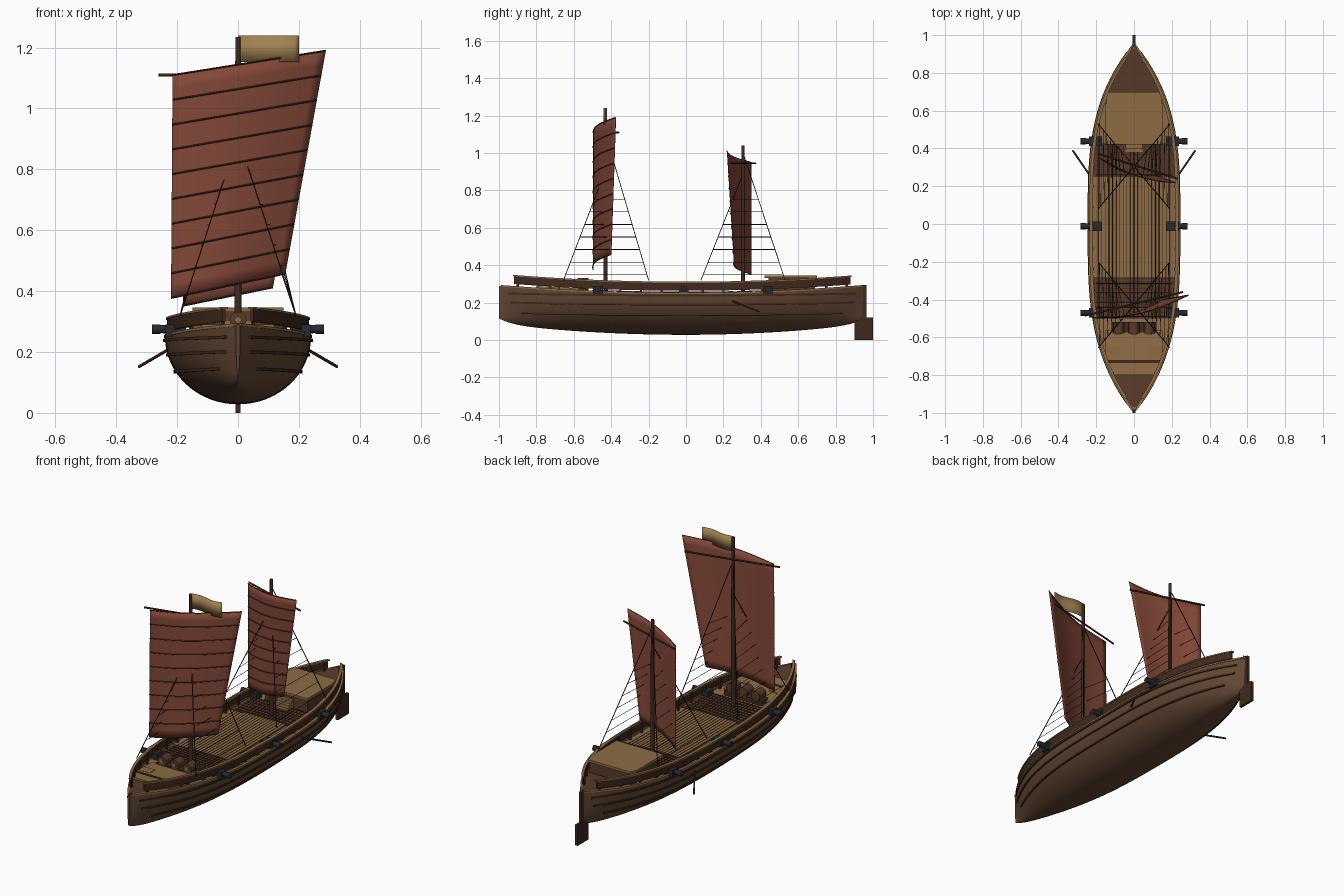
import bpy, bmesh, math
from mathutils import Vector

if "Cube" in bpy.data.objects:
    bpy.data.objects.remove(bpy.data.objects["Cube"])

def material(name, c):
    m = bpy.data.materials.new(name)
    m.diffuse_color = (*c, 1)
    m.use_nodes = True
    m.node_tree.nodes["Principled BSDF"].inputs["Base Color"].default_value = m.diffuse_color
    return m

HULL = material("hull_wood", (.125, .062, .033))
DARK = material("dark_wood", (.05, .023, .013))
DECK = material("brown_deck", (.10, .043, .024))
TAN = material("tan_wood", (.27, .15, .06))
SAIL = material("red_cloth", (.23, .065, .04))
FLAG = material("flag_cloth", (.36, .22, .08))
IRON = material("iron", (.02, .023, .027))
ROPE = material("rope", (.02, .015, .012))

# ---------- helpers ----------
def mesh(name, verts, faces, mat, smooth=False):
    me = bpy.data.meshes.new(name)
    me.from_pydata([tuple(v) for v in verts], [], faces)
    bm = bmesh.new()
    bm.from_mesh(me)
    bmesh.ops.recalc_face_normals(bm, faces=bm.faces)
    bm.to_mesh(me)
    bm.free()
    me.materials.append(mat)
    ob = bpy.data.objects.new(name, me)
    bpy.context.collection.objects.link(ob)
    if smooth:
        bpy.ops.object.select_all(action='DESELECT')
        ob.select_set(True)
        bpy.context.view_layer.objects.active = ob
        bpy.ops.object.shade_smooth_by_angle(angle=math.radians(40))
    return ob

def box(name, lo, hi, mat):
    v = [(x, y, z) for x in (lo[0], hi[0]) for y in (lo[1], hi[1]) for z in (lo[2], hi[2])]
    f = [(0, 1, 3, 2), (4, 5, 7, 6), (0, 1, 5, 4), (2, 3, 7, 6), (0, 2, 6, 4), (1, 3, 7, 5)]
    return mesh(name, v, f, mat)

def tubes(name, paths, r, mat, res=0, taper=1):
    cu = bpy.data.curves.new(name, 'CURVE')
    cu.dimensions = '3D'
    cu.bevel_depth, cu.bevel_resolution, cu.use_fill_caps = r, res, True
    for path in paths:
        s = cu.splines.new('POLY')
        s.points.add(len(path) - 1)
        for i, p in enumerate(path):
            s.points[i].co = (*p, 1)
            s.points[i].radius = 1 + (taper - 1) * i / (len(path) - 1)
    cu.materials.append(mat)
    ob = bpy.data.objects.new(name, cu)
    bpy.context.collection.objects.link(ob)
    return ob

def grid_faces(nu, nv):
    return [(i * nv + j, i * nv + j + 1, (i + 1) * nv + j + 1, (i + 1) * nv + j)
            for i in range(nu - 1) for j in range(nv - 1)]

# ---------- hull shape ----------
def t_of(y): return min(1, -y if y < 0 else y / .955)
def half(y): return max(.007, .24 * (1 - t_of(y) ** 3.3))
def sheer(y): return .25 + .04 * t_of(y) ** 2
def keel(y): return .028 + .058 * t_of(y) ** 2 + .03 * t_of(y) ** 14
def side_x(y, z):
    k = (sheer(y) - z) / (sheer(y) - keel(y))
    return half(y) * math.sqrt(max(0, 1 - k * k))
def span(a, b, n): return [a + (b - a) * i / n for i in range(n + 1)]

def ribbon(name, y0, y1, section, mat, n=40, sides=(1, -1)):
    """Sweep a 4-point (x, z) section along the ship on both sides."""
    v, f = [], []
    for s in sides:
        base = len(v)
        for y in span(y0, y1, n):
            v += [(s * x, y, z) for x, z in section(y)]
        for i in range(n):
            a = base + 4 * i
            f += [(a + k, a + (k + 1) % 4, a + 4 + (k + 1) % 4, a + 4 + k) for k in range(4)]
        f += [tuple(base + k for k in range(4)), tuple(base + 4 * n + k for k in range(4))]
    return mesh(name, v, f, mat)

# hull shell with closed stem and stern
NA = 33
ys = [-.9775 * math.cos(math.pi * i / 60) - .0225 for i in range(61)]
v = [(half(y) * math.sin(a), y, sheer(y) - (sheer(y) - keel(y)) * math.cos(a))
     for y in ys for a in span(-math.pi / 2, math.pi / 2, NA - 1)]
f = grid_faces(61, NA) + [tuple(range(NA)), tuple(range(60 * NA, 61 * NA))]
mesh("hull", v, f, HULL, True)

# deck sections
def deck(name, y0, y1, lift, mat, limit=1):
    def sec(y):
        w, z = min(limit, max(.004, half(y) - .006)), sheer(y) + lift
        return [(-w, z - .012), (w, z - .012), (w, z), (-w, z)]
    return ribbon(name, y0, y1, sec, mat, 20, (1,))
deck("main_deck", -.985, .94, -.004, TAN)
deck("bow_deck", -.97, -.78, .003, DECK)
deck("fore_platform", -.80, -.56, .014, TAN, .15)
deck("fore_grating", -.50, -.28, .001, DECK)
deck("aft_grating", .25, .43, .001, DECK)
deck("stern_deck", .70, .93, .003, DECK)
deck("midship_hatch", -.28, .25, .006, TAN, .13)
tubes("deck_seams", [[(x, y, .254 + .04 * t_of(y) ** 2 + (.003 if abs(x) < .13 else -.003))
                      for y in span(-.5, .43, 12)] for x in span(-.19, .19, 20)], .0016, DARK)
tubes("grating_bars", [[(-.2, y, sheer(y) + .004), (.2, y, sheer(y) + .004)]
                       for y in span(-.49, -.29, 8) + span(.26, .42, 6)], .0016, DARK)

# gunwale, wales and bulwarks
ribbon("gunwale", -.99, .95, lambda y: [(max(.002, half(y) - .012), sheer(y) - .004), (half(y) + .003, sheer(y) - .004),
       (half(y) + .003, sheer(y) + .005), (max(.002, half(y) - .012), sheer(y) + .005)], TAN)
for i, (z, e) in enumerate(((.238, .95), (.19, .94), (.135, .88))):
    def wale(y, z=z):
        z = z + .012 * t_of(y) ** 2
        x = side_x(y, z)
        return [(max(0, x - .006), z - .005), (x + .006, z - .005), (x + .006, z + .005), (max(0, x - .006), z + .005)]
    ribbon("wale_%d" % i, -e, e - .04, wale, DARK)
def rail_z(y): return .31 + .036 * (y / .92) ** 2
def wall(y, lo, hi, a, b):
    x, z = max(.02, half(y) - .012), rail_z(y)
    return [(x - a, z + lo), (x + b, z + lo), (x + b, z + hi), (x - a, z + hi)]
ribbon("bulwark", -.92, .88, lambda y: wall(y, -.046, -.005, .005, .005), DARK)
ribbon("bulwark_cap", -.925, .885, lambda y: wall(y, -.005, .002, .009, .008), TAN)
for s in (-1, 1):
    for y in span(-.9, .86, 16):
        x = s * max(.02, half(y) - .02)
        box("bulwark_post", (x - .005, y - .006, sheer(y) - .005), (x + .005, y + .006, rail_z(y) - .004), DARK)

# stern cabin with overhanging roof and steps
def cabin(name, y0, y1, w, z0, z1, mat):
    def sec(y):
        x = min(w, half(y) - .02)
        return [(-x, z0), (x, z0), (x, z1), (-x, z1)]
    ribbon(name, y0, y1, sec, mat, 8, (1,))
cabin("stern_cabin", .44, .69, .135, .25, .332, DECK)
cabin("cabin_roof", .42, .70, .15, .332, .346, TAN)
for i in range(3):
    box("cabin_step", (-.045, .38 + .02 * i, .25), (.045, .40 + .02 * i, .265 + .02 * i), TAN)

# bow beam, side chests and row of casks
box("bow_beam", (-.15, -.735, .27), (.15, -.72, .288), DARK)
for s in (-1, 1):
    box("fore_chest", (s * .11 - .035, -.70, .27), (s * .11 + .035, -.65, .285), TAN)
box("cask_rack", (-.12, -.575, .255), (.12, -.52, .285), DARK)
for x in (-.08, 0, .08):
    tubes("cask", [[(x, -.58, .305), (x, -.52, .305)]], .028, DECK, 3)
    tubes("cask_hub", [[(x, -.585, .305), (x, -.57, .305)]], .012, TAN, 2)

# cannons on carriages
for s in (-1, 1):
    for y in (-.47, -.012, .438):
        z = .275
        tubes("cannon", [[(s * .18, y, z), (s * .265, y, z)]], .016, IRON, 3, .85)
        tubes("cannon_muzzle", [[(s * .255, y, z), (s * .282, y, z)]], .016, IRON, 3)
        box("cannon_carriage", (min(s * .17, s * .238), y - .026, .25), (max(s * .17, s * .238), y + .026, .29), IRON)

# rudder and side oars
box("rudder", (-.008, .90, 0), (.008, 1, .12), DARK)
box("rudder_post", (-.008, .94, .10), (.008, .965, .295), DARK)
for s in (-1, 1):
    tubes("oar", [[(s * .205, .215, .222), (s * .325, .39, .152)]], .005, DARK, 1)

# ---------- rig: mast, sail, battens, yard, shrouds ----------
def rig(tag, y, top, corners, bulge, yard, feet, apex):
    bl, br, tr, tl = [Vector(c) for c in corners]
    def point(u, v, off=0):
        p = bl.lerp(br, u).lerp(tl.lerp(tr, u), v)
        return p + Vector((0, -bulge * math.sin(math.pi * u) + off, 0))
    tubes(tag + "_mast", [[(0, y, .2), (0, y, top)]], .0125, DARK, 3, .7)
    n = 17
    sail = mesh(tag + "_sail", [point(u, w) for u in span(0, 1, n - 1) for w in span(0, 1, n - 1)],
                grid_faces(n, n), SAIL, True)
    sol = sail.modifiers.new("thickness", 'SOLIDIFY')
    sol.thickness, sol.offset = .003, 0
    tubes(tag + "_battens", [[point(u, w, -.002) for u in span(0, 1, 16)] for w in span(0, 1, 9)], .0028, DARK)
    tubes(tag + "_yard", [yard], .005, DARK, 1)
    lines, rungs = [], []
    for s in (-1, 1):
        a, b = [Vector((s * .19, fy, .32)) for fy in feet]
        ta, tb = [Vector((0, y, z)) for z in apex]
        lines += [[a, ta], [b, tb]]
        for i in range(7):
            z = .35 + .067 * i
            p, q = a.lerp(ta, (z - .32) / (ta.z - .32)), b.lerp(tb, (z - .32) / (tb.z - .32))
            rungs.append([p, q])
    tubes(tag + "_shrouds", lines, .0025, ROPE)
    tubes(tag + "_ratlines", rungs, .0016, ROPE)

rig("fore", -.43, 1.235, [(-.22, -.495, .377), (.155, -.40, .457), (.288, -.375, 1.19), (-.215, -.495, 1.11)],
    .035, [(-.26, -.485, 1.11), (.26, -.36, 1.11)], (-.655, -.20), (.91, 1.1))
rig("aft", .305, 1.04, [(-.18, .35, .352), (.115, .257, .412), (.22, .22, 1.01), (-.18, .35, .95)],
    .03, [(-.19, .372, .945), (.23, .24, .945)], (.08, .53), (.89, 1.0))

# waving flag
v = [(.2 * u, -.432 + .008 * math.sin(6.3 * u), z) for u in span(0, 1, 14) for z in (1.153, 1.24)]
flag = mesh("flag", v, grid_faces(15, 2), FLAG, True)
sol = flag.modifiers.new("thickness", 'SOLIDIFY')
sol.thickness, sol.offset = .003, 0
